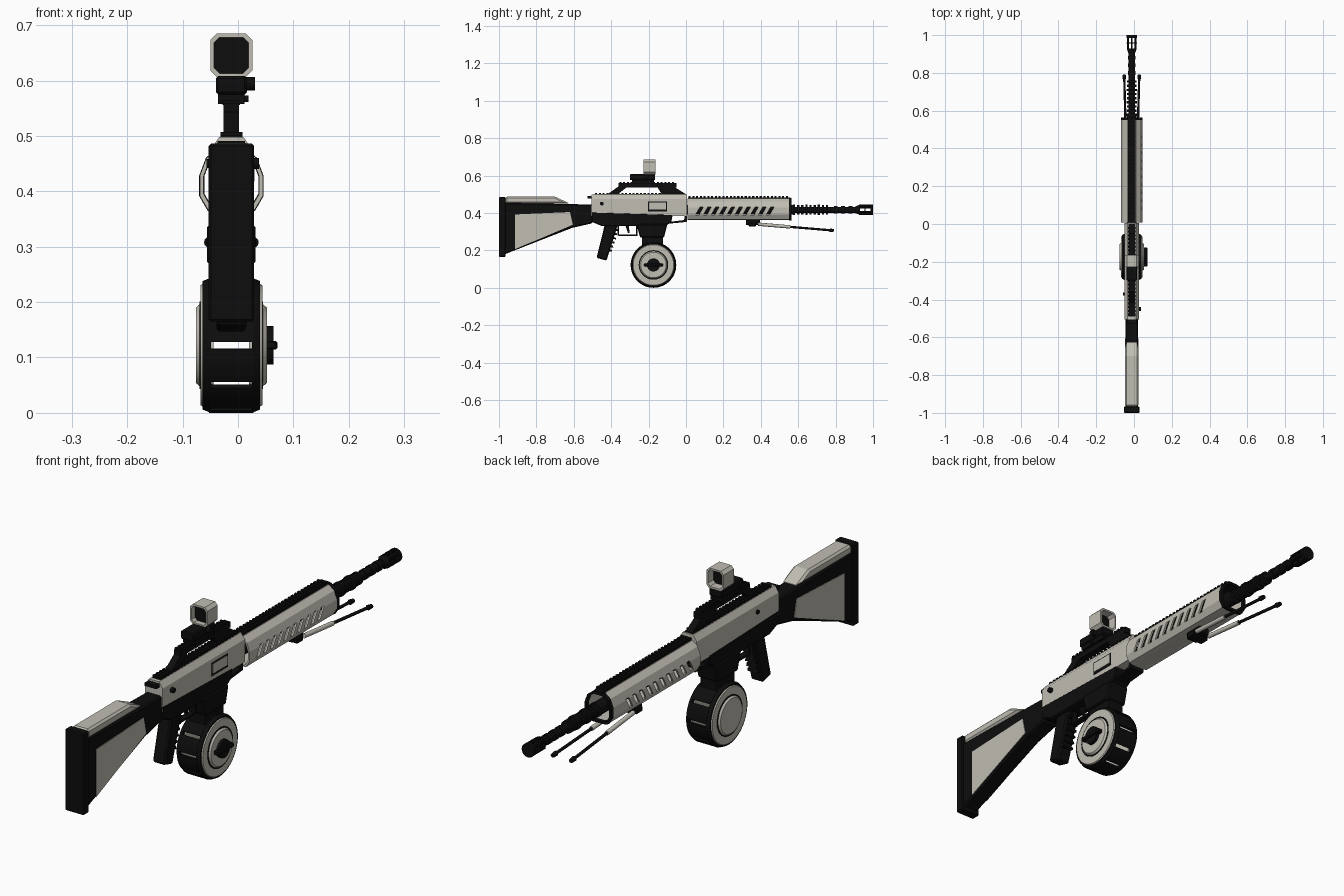
import bpy, bmesh, math
from mathutils import Vector, Matrix

if "Cube" in bpy.data.objects:
    bpy.data.objects.remove(bpy.data.objects["Cube"], do_unlink=True)

CX = -0.012  # x of the model's centre plane


def material(name, rgb):
    m = bpy.data.materials.new(name)
    m.use_nodes = True
    m.diffuse_color = (*rgb, 1)
    m.node_tree.nodes["Principled BSDF"].inputs["Base Color"].default_value = (*rgb, 1)
    return m


BLACK = material("matte black", (0.004, 0.004, 0.004))
STONE = material("warm stone grey", (0.53, 0.51, 0.45))


def finish(name, bm, mat, smooth=False, bevel=0):
    bmesh.ops.recalc_face_normals(bm, faces=bm.faces)
    me = bpy.data.meshes.new(name)
    bm.to_mesh(me)
    bm.free()
    me.materials.append(mat)
    ob = bpy.data.objects.new(name, me)
    ob.location.x = CX
    bpy.context.collection.objects.link(ob)
    if bevel:
        mod = ob.modifiers.new("bevel", "BEVEL")
        mod.width, mod.segments = bevel, 1
    if smooth:
        bpy.ops.object.select_all(action="DESELECT")
        ob.select_set(True)
        bpy.context.view_layer.objects.active = ob
        bpy.ops.object.shade_smooth_by_angle(angle=math.radians(35))
    return ob


def add_box(bm, x0, x1, y0, y1, z0, z1):
    size = Matrix.Diagonal((x1 - x0, y1 - y0, z1 - z0, 1))
    mid = Matrix.Translation(((x0 + x1) / 2, (y0 + y1) / 2, (z0 + z1) / 2))
    bmesh.ops.create_cube(bm, size=1, matrix=mid @ size)


def add_rod(bm, p, q, r, r2=None, seg=20):
    p, q = Vector(p), Vector(q)
    turn = (q - p).to_track_quat("Z", "Y").to_matrix().to_4x4()
    bmesh.ops.create_cone(bm, cap_ends=True, segments=seg, radius1=r, radius2=r if r2 is None else r2,
                          depth=(q - p).length, matrix=Matrix.Translation((p + q) / 2) @ turn)


def add_prism(bm, pts, a, b, axis="x"):
    """Extrude a (y, z) outline along x, or an (x, z) outline along y."""
    def place(u, v, t):
        return (t, u, v) if axis == "x" else (u, t, v)
    ends = [[bm.verts.new(place(u, v, t)) for u, v in pts] for t in (a, b)]
    bm.faces.new(ends[0])
    bm.faces.new(ends[1])
    for i in range(len(pts)):
        j = (i + 1) % len(pts)
        bm.faces.new((ends[0][i], ends[0][j], ends[1][j], ends[1][i]))


def box(name, mat, *dims, bevel=0):
    bm = bmesh.new()
    add_box(bm, *dims)
    return finish(name, bm, mat, bevel=bevel)


def rod(name, mat, p, q, r, r2=None, seg=24):
    bm = bmesh.new()
    add_rod(bm, p, q, r, r2, seg)
    return finish(name, bm, mat, True)


def prism(name, mat, pts, a, b, axis="x", bevel=0):
    bm = bmesh.new()
    add_prism(bm, pts, a, b, axis)
    return finish(name, bm, mat, bevel=bevel)


def tube(name, mat, half, zc, scale, y0, y1):
    """Hollow shell along y from the right half of an (x, z) section."""
    outer = half + [(-x, z) for x, z in reversed(half)]
    inner = [(x * scale, zc + (z - zc) * scale) for x, z in outer]
    bm = bmesh.new()
    rings = [[bm.verts.new((x, y, z)) for x, z in loop]
             for loop, y in ((outer, y0), (outer, y1), (inner, y1), (inner, y0))]
    for k in range(4):
        a, b = rings[k], rings[(k + 1) % 4]
        for i in range(len(outer)):
            j = (i + 1) % len(outer)
            bm.faces.new((a[i], a[j], b[j], b[i]))
    return finish(name, bm, mat)


def rail(name, y0, y1, z0, z1, half, pitch=0.02):
    bm = bmesh.new()
    add_box(bm, -half, half, y0, y1, z0, z1 - 0.006)
    for i in range(int((y1 - y0) / pitch)):
        y = y0 + (i + 0.2) * pitch
        add_box(bm, -half - 0.002, half + 0.002, y, y + pitch * 0.55, z1 - 0.009, z1)
    finish(name, bm, BLACK)


# Stock
prism("stock", BLACK, [(-0.98, 0.175), (-0.98, 0.455), (-0.50, 0.445), (-0.50, 0.345), (-0.61, 0.32)],
      -0.034, 0.034, bevel=0.006)
box("butt_plate", BLACK, -0.041, 0.041, -1, -0.965, 0.165, 0.486, bevel=0.004)
prism("cheek_pad", STONE, [(-0.965, 0.45), (-0.965, 0.487), (-0.70, 0.487), (-0.62, 0.45)],
      -0.035, 0.035, bevel=0.008)
for side, s in (("left", 1), ("right", -1)):
    prism(side + "_stock_panel", STONE, [(-0.915, 0.205), (-0.915, 0.392), (-0.62, 0.405), (-0.605, 0.337)],
          s * 0.030, s * 0.036)

# Receiver
prism("upper_receiver", STONE, [(-0.038, 0.385), (-0.038, 0.475), (-0.022, 0.498), (0.022, 0.498),
      (0.038, 0.475), (0.038, 0.385)], -0.505, 0.005, "y")
prism("lower_receiver", BLACK, [(-0.507, 0.405), (-0.503, 0.352), (-0.45, 0.33), (-0.11, 0.33),
      (-0.08, 0.35), (-0.07, 0.392)], -0.039, 0.039, bevel=0.004)
prism("lower_receiver_brace", BLACK, [(-0.09, 0.343), (-0.09, 0.352), (-0.01, 0.362), (-0.006, 0.39),
      (0.006, 0.39), (0.004, 0.352)], -0.03, 0.03)
box("ejection_port_frame", BLACK, 0.03, 0.0395, -0.202, -0.102, 0.408, 0.460)
box("ejection_port_cover", STONE, 0.03, 0.0415, -0.197, -0.107, 0.418, 0.455)
rod("selector_knob", BLACK, (0.03, -0.45, 0.45), (0.05, -0.45, 0.45), 0.010)
rod("receiver_pin", BLACK, (-0.045, -0.37, 0.45), (-0.03, -0.37, 0.45), 0.008)
box("charging_handle", BLACK, -0.025, 0.025, -0.527, -0.49, 0.478, 0.491)
rail("receiver_rail", -0.49, 0.0, 0.493, 0.507, 0.018)

# Raised sight rail on two sloping legs
prism("rear_riser", BLACK, [(-0.42, 0.5), (-0.35, 0.55), (-0.30, 0.55), (-0.365, 0.5)], -0.014, 0.014)
prism("front_riser", BLACK, [(-0.13, 0.5), (-0.16, 0.55), (-0.08, 0.55), (0.0, 0.5)], -0.014, 0.014)
rail("raised_rail", -0.36, -0.05, 0.537, 0.565, 0.014)

# Sight
box("sight_clamp", BLACK, -0.024, 0.024, -0.29, -0.17, 0.558, 0.575)
box("sight_base", BLACK, -0.028, 0.028, -0.30, -0.165, 0.575, 0.608, bevel=0.004)
rod("sight_knob", BLACK, (0.025, -0.21, 0.594), (0.043, -0.21, 0.594), 0.012)
rod("clamp_screw", BLACK, (0.02, -0.23, 0.567), (0.031, -0.23, 0.567), 0.006)
tube("sight_housing", STONE, [(0.026, 0.606), (0.038, 0.618), (0.038, 0.673), (0.026, 0.685)],
     0.6455, 0.82, -0.227, -0.163)
box("sight_lens", BLACK, -0.031, 0.031, -0.205, -0.197, 0.613, 0.678)

# Handguard with slanted vents
section = [(0.022, 0.362), (0.042, 0.366), (0.057, 0.392), (0.057, 0.428), (0.045, 0.460), (0.022, 0.478)]
guard = tube("handguard", STONE, section, 0.42, 0.88, 0.008, 0.552)
bm = bmesh.new()
for s in (-1, 1):
    for i in range(10):
        y = 0.05 + i * 0.042
        add_prism(bm, [(y, 0.388), (y + 0.018, 0.388), (y + 0.043, 0.432), (y + 0.025, 0.432)],
                  s * 0.035, s * 0.08)
cutter = finish("vent_cutter", bm, BLACK)
cutter.hide_render = True
cutter.hide_set(True)
cut = guard.modifiers.new("vents", "BOOLEAN")
cut.operation, cut.object, cut.solver = "DIFFERENCE", cutter, "EXACT"
tube("handguard_rim", BLACK, [(x * 1.02, 0.42 + (z - 0.42) * 1.02) for x, z in section],
     0.42, 0.84, 0.550, 0.565)
rail("handguard_rail", 0.01, 0.56, 0.470, 0.490, 0.019)

# Barrel with cooling rings
ZB = 0.417
bm = bmesh.new()
add_rod(bm, (0, 0, ZB), (0, 0.58, ZB), 0.026)
add_rod(bm, (0, 0.55, ZB), (0, 0.93, ZB), 0.016)
for i in range(9):
    y = 0.572 + i * 0.022
    add_rod(bm, (0, y, ZB), (0, y + 0.012, ZB), 0.025 if i % 3 else 0.028)
for y in (0.79, 0.83, 0.87):
    add_rod(bm, (0, y, ZB), (0, y + 0.02, ZB), 0.020)
finish("barrel", bm, BLACK, True)

# Open muzzle cage
bm = bmesh.new()
add_rod(bm, (0, 0.905, ZB), (0, 0.93, ZB), 0.018, 0.027)
for y0, y1 in ((0.955, 0.961), (0.986, 1.0)):
    for r in (0.027, 0.018):
        add_rod(bm, (0, y0, ZB), (0, y1, ZB), r)
for k in range(6):
    a = math.radians(30 + 60 * k)
    x, z = 0.023 * math.cos(a), ZB + 0.023 * math.sin(a)
    add_rod(bm, (x, 0.925, z), (x, 0.99, z), 0.005, seg=8)
finish("muzzle_cage", bm, BLACK, True)

# Folded bipod
box("bipod_mount", BLACK, -0.024, 0.024, 0.32, 0.395, 0.335, 0.366, bevel=0.004)
box("bipod_hinge", BLACK, -0.036, 0.036, 0.335, 0.375, 0.328, 0.350, bevel=0.004)
for side, s in (("left", 1), ("right", -1)):
    top, end = Vector((s * 0.028, 0.36, 0.342)), Vector((s * 0.040, 0.79, 0.306))
    mid = top.lerp(end, 0.46)
    rod(side + "_bipod_sleeve", STONE, top.lerp(end, 0.06), mid, 0.009, seg=12)
    rod(side + "_bipod_leg", BLACK, mid, end, 0.006, seg=12)
    rod(side + "_bipod_foot", BLACK, top.lerp(end, 0.95), end, 0.010, 0.008, seg=12)

# Pistol grip with ribbed front, trigger and guard
prism("grip", BLACK, [(-0.435, 0.335), (-0.365, 0.335), (-0.425, 0.145), (-0.478, 0.16)],
      -0.027, 0.027, bevel=0.006)
bm = bmesh.new()
for i in range(6):
    z = 0.195 + i * 0.022
    y = -0.425 + (z - 0.145) * 0.316
    add_prism(bm, [(y - 0.01, z), (y - 0.01, z + 0.012), (y + 0.012, z + 0.008), (y + 0.014, z - 0.002)],
              -0.022, 0.022)
finish("grip_ribs", bm, BLACK)
bm = bmesh.new()
add_box(bm, -0.012, 0.012, -0.36, -0.26, 0.276, 0.284)
add_box(bm, -0.012, 0.012, -0.268, -0.26, 0.28, 0.335)
add_box(bm, -0.012, 0.012, -0.365, -0.357, 0.28, 0.335)
finish("trigger_guard", bm, BLACK)
prism("trigger", BLACK, [(-0.325, 0.335), (-0.305, 0.335), (-0.302, 0.292), (-0.31, 0.292)], -0.006, 0.006)

# Magazine well and neck
prism("magazine_well", BLACK, [(-0.265, 0.34), (-0.10, 0.34), (-0.118, 0.268), (-0.245, 0.268)],
      -0.044, 0.044, bevel=0.005)
box("magazine_neck", BLACK, -0.034, 0.034, -0.235, -0.122, 0.225, 0.275)

# Drum magazine: slotted wall, end rings, stepped side covers
YD, ZD, RD = -0.174, 0.122, 0.122


def arc(r, a):
    return YD + r * math.cos(math.radians(a)), ZD + r * math.sin(math.radians(a))


bm = bmesh.new()
for k in range(10):
    angles = [36 * k + 3 + 6 * j for j in range(6)]
    add_prism(bm, [arc(RD, a) for a in angles] + [arc(RD - 0.01, a) for a in reversed(angles)], -0.04, 0.04)
finish("drum_wall", bm, BLACK)
for side, s in (("left", 1), ("right", -1)):
    def at(x):
        return s * x, YD, ZD
    rod(side + "_drum_end", BLACK, at(0.037), at(0.052), RD, 0.116, 60)
    rod(side + "_drum_cover", STONE, at(0.050), at(0.056), 0.112, 0.108, 60)
    rod(side + "_drum_groove", BLACK, at(0.054), at(0.0575), 0.079, seg=48)
    rod(side + "_drum_hub", STONE, at(0.055), at(0.064), 0.076, 0.068, 48)
    rod(side + "_drum_liner", STONE, at(0.032), at(0.037), 0.108, seg=48)
rod("drum_knob", BLACK, (0.06, YD, ZD), (0.076, YD, ZD), 0.035)
box("drum_key", BLACK, 0.06, 0.083, YD - 0.05, YD + 0.05, ZD - 0.008, ZD + 0.008, bevel=0.003)
